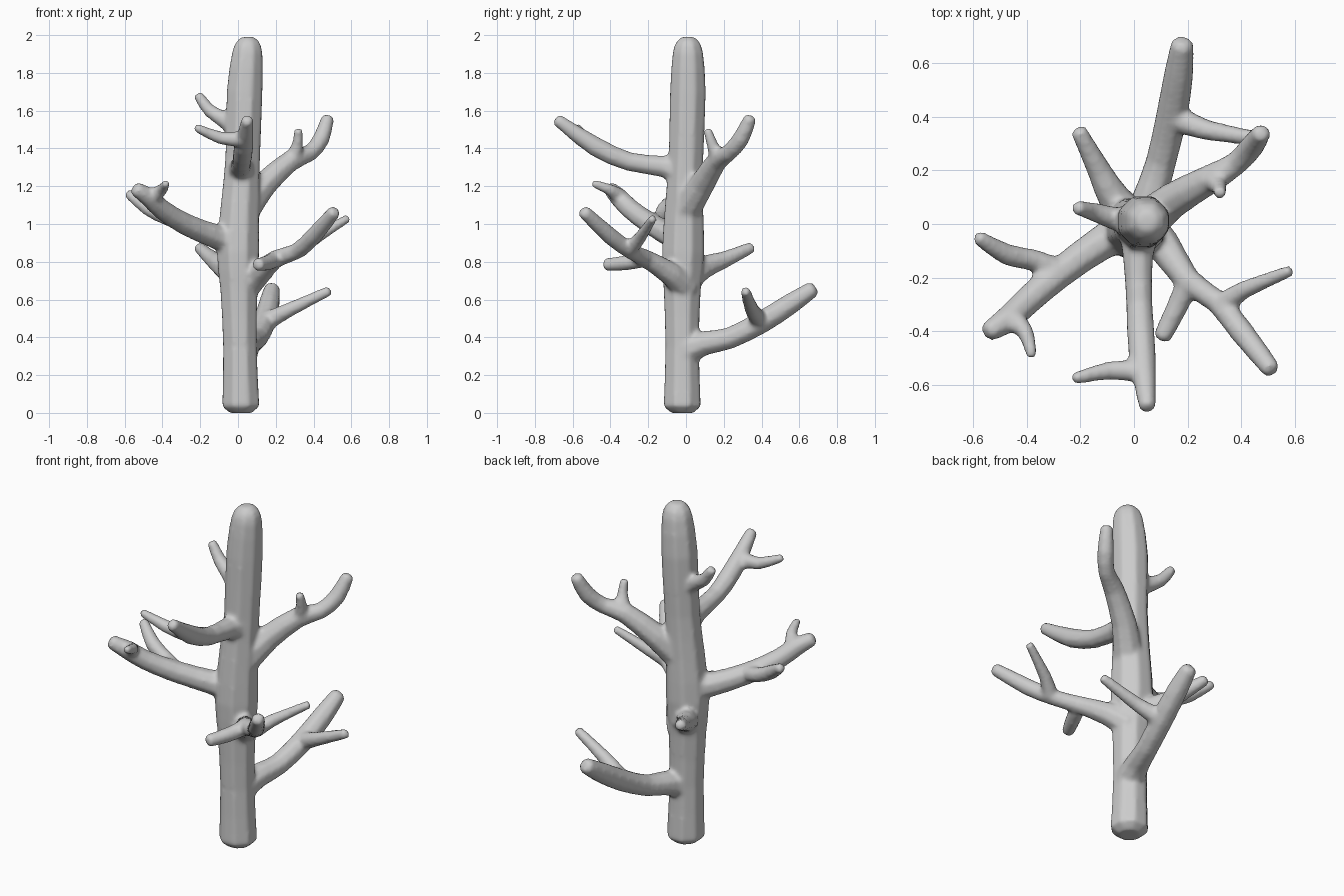
import bpy, bmesh
from mathutils import Vector

SIDES = 8
bm = bmesh.new()


def catmull(p, t):
    a, b, c, d = p
    return 0.5 * (2 * b + (c - a) * t + (2 * a - 5 * b + 4 * c - d) * t * t + (3 * b - a - 3 * c + d) * t ** 3)


def limb(points, steps=2):
    """Sweep a tapered tube through (x, y, z, radius) points, with chamfered ends."""
    pts = [Vector(p) for p in points]
    ext = [2 * pts[0] - pts[1]] + pts + [2 * pts[-1] - pts[-2]]
    path = [catmull(ext[i:i + 4], s / steps) for i in range(len(pts) - 1) for s in range(steps)]
    path.append(pts[-1])
    # shrunken end rings make the blunt tips
    centres = [p.to_3d() for p in path]
    radii = [p.w for p in path]
    for end, nxt in ((0, 1), (-1, -2)):
        away = (centres[end] - centres[nxt]).normalized()
        extra = centres[end] + away * radii[end] * 0.4
        r = radii[end] * 0.6
        if end == 0:
            centres.insert(0, extra)
            radii.insert(0, r)
        else:
            centres.append(extra)
            radii.append(r)
    rings = []
    side = None
    n = len(centres)
    for i, c in enumerate(centres):
        tan = (centres[min(i + 1, n - 1)] - centres[max(i - 1, 0)]).normalized()
        if side is None:
            side = tan.orthogonal().normalized()
        side = (side - tan * side.dot(tan)).normalized()
        up = tan.cross(side)
        ring = []
        for k in range(SIDES):
            q = Vector((1, 0))
            ang = 6.283185307 * (k + 0.5) / SIDES
            from_x, from_y = cos_sin(ang)
            ring.append(bm.verts.new(c + (side * from_x + up * from_y) * radii[i]))
        rings.append(ring)
    for a, b in zip(rings, rings[1:]):
        for k in range(SIDES):
            j = (k + 1) % SIDES
            bm.faces.new((a[k], a[j], b[j], b[k]))
    bm.faces.new(rings[0][::-1])
    bm.faces.new(rings[-1])


def cos_sin(a):
    import math
    return math.cos(a), math.sin(a)


# trunk
limb([(0.015, -0.02, 0.035, 0.105), (0.01, -0.02, 0.35, 0.095), (0.005, -0.02, 0.65, 0.105),
      (0.0, -0.015, 0.85, 0.12), (0.01, -0.01, 1.1, 0.108), (0.025, 0.0, 1.35, 0.098),
      (0.035, 0.01, 1.7, 0.101), (0.05, 0.01, 1.91, 0.085), (0.05, 0.01, 1.965, 0.063)])

# low back branch and its fork
limb([(0.03, 0.0, 0.33, 0.08), (0.06, 0.1, 0.37, 0.068), (0.10, 0.23, 0.395, 0.06),
      (0.14, 0.4, 0.48, 0.062), (0.165, 0.55, 0.575, 0.058), (0.18, 0.67, 0.655, 0.045)])
limb([(0.14, 0.4, 0.48, 0.055), (0.27, 0.35, 0.545, 0.04), (0.48, 0.315, 0.645, 0.028)])

# right front branch with two forks
limb([(0.03, 0.0, 0.66, 0.08), (0.11, -0.08, 0.735, 0.066), (0.2, -0.21, 0.815, 0.05),
      (0.31, -0.29, 0.855, 0.045), (0.4, -0.4, 0.935, 0.047), (0.51, -0.54, 1.065, 0.037)])
limb([(0.33, -0.3, 0.865, 0.045), (0.41, -0.245, 0.925, 0.035), (0.58, -0.175, 1.03, 0.024)])
limb([(0.2, -0.22, 0.815, 0.045), (0.16, -0.31, 0.795, 0.042), (0.105, -0.42, 0.785, 0.036)])

# short back left branch
limb([(0.02, -0.01, 0.7, 0.08), (-0.07, 0.09, 0.77, 0.065), (-0.13, 0.2, 0.81, 0.047),
      (-0.205, 0.345, 0.875, 0.032)])

# left branch with two forks
limb([(0.0, -0.01, 0.91, 0.09), (-0.12, -0.07, 0.935, 0.068), (-0.28, -0.185, 1.0, 0.06),
      (-0.4, -0.29, 1.075, 0.055), (-0.47, -0.355, 1.14, 0.052), (-0.54, -0.4, 1.185, 0.04)])
limb([(-0.27, -0.18, 1.0, 0.05), (-0.37, -0.135, 1.03, 0.042), (-0.47, -0.115, 1.08, 0.042),
      (-0.58, -0.05, 1.16, 0.028)])
limb([(-0.46, -0.35, 1.14, 0.05), (-0.405, -0.4, 1.18, 0.033), (-0.38, -0.49, 1.215, 0.022)])

# front branch and its fork
limb([(0.02, 0.0, 1.27, 0.09), (0.015, -0.12, 1.305, 0.06), (0.02, -0.3, 1.33, 0.052),
      (0.03, -0.48, 1.41, 0.054), (0.05, -0.68, 1.55, 0.034)])
limb([(0.03, -0.55, 1.45, 0.045), (-0.09, -0.545, 1.455, 0.036), (-0.22, -0.575, 1.51, 0.024)])

# upper right branch and its twig
limb([(0.04, 0.0, 1.08, 0.085), (0.14, 0.085, 1.21, 0.07), (0.28, 0.165, 1.335, 0.057),
      (0.38, 0.225, 1.375, 0.046), (0.44, 0.29, 1.45, 0.047), (0.475, 0.34, 1.56, 0.036)])
limb([(0.29, 0.17, 1.34, 0.05), (0.315, 0.14, 1.42, 0.032), (0.32, 0.115, 1.495, 0.025)])

# small top left branch
limb([(0.03, 0.0, 1.47, 0.065), (-0.07, 0.02, 1.55, 0.046), (-0.15, 0.045, 1.6, 0.037),
      (-0.21, 0.06, 1.68, 0.028)])

# keep the base flat on the ground
for v in bm.verts:
    v.co.z = max(v.co.z, 0.0)

mesh = bpy.data.meshes.new("tree")
bm.to_mesh(mesh)
bm.free()
tree = bpy.data.objects.new("tree", mesh)
bpy.context.collection.objects.link(tree)

# fuse the limbs into one skin and soften the joints
fuse = tree.modifiers.new("fuse", 'REMESH')
fuse.mode = 'VOXEL'
fuse.voxel_size = 0.012
fuse.use_smooth_shade = True
soften = tree.modifiers.new("soften", 'SMOOTH')
soften.factor = 0.5
soften.iterations = 6
